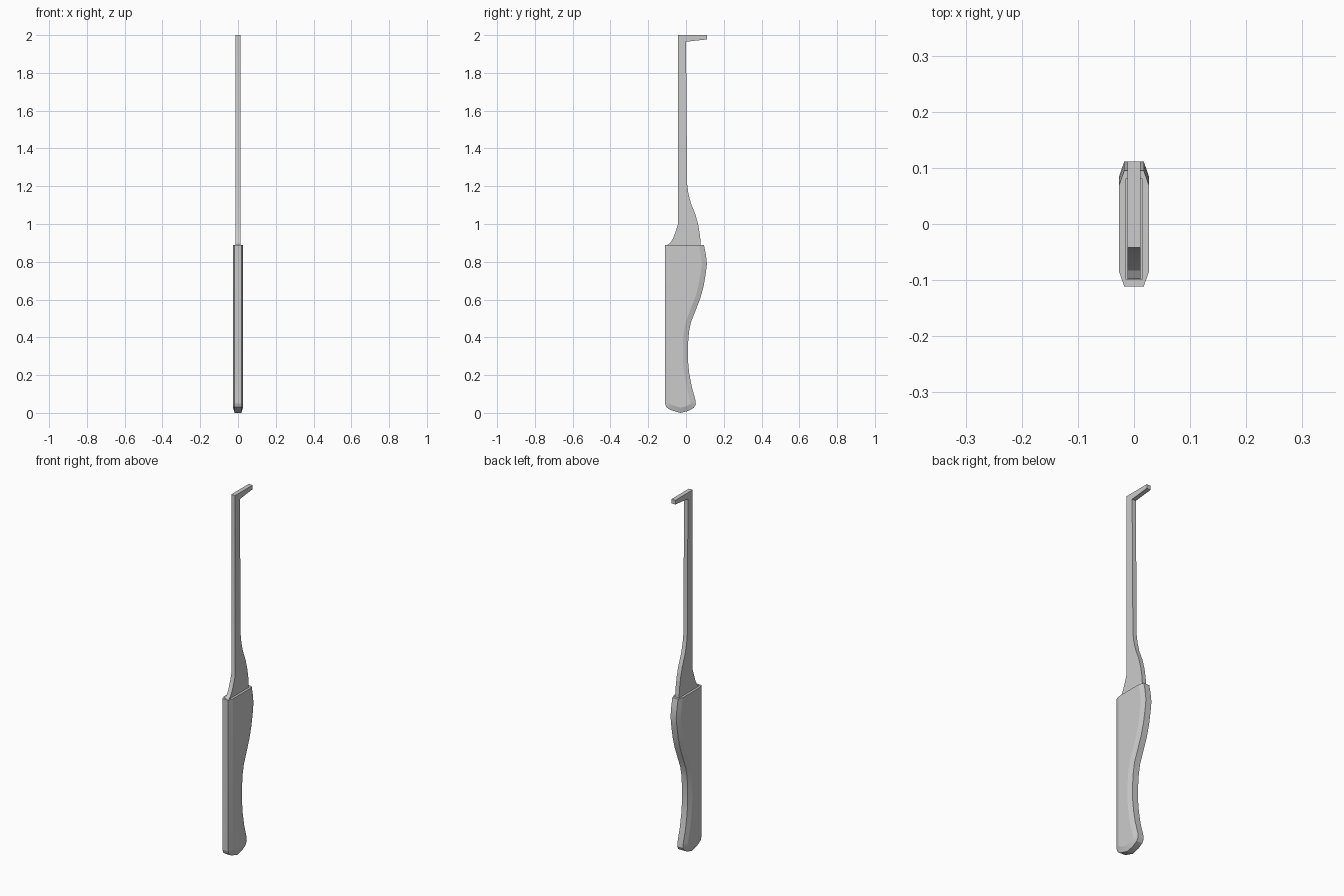
import bpy
import bmesh
from mathutils import Vector

if "Cube" in bpy.data.objects:
    bpy.data.objects.remove(bpy.data.objects["Cube"])


def make_object(name, rings):
    """Loft equal-length closed outlines; each ring is (x, [(y, z), ...])."""
    bm = bmesh.new()
    loops = [[bm.verts.new((x, y, z)) for y, z in pts] for x, pts in rings]
    n = len(loops[0])
    for a, b in zip(loops, loops[1:]):
        for i in range(n):
            j = (i + 1) % n
            bm.faces.new((a[i], a[j], b[j], b[i]))
    bm.faces.new(loops[0])
    bm.faces.new(loops[-1])
    bmesh.ops.recalc_face_normals(bm, faces=bm.faces)
    mesh = bpy.data.meshes.new(name)
    bm.to_mesh(mesh)
    bm.free()
    obj = bpy.data.objects.new(name, mesh)
    bpy.context.collection.objects.link(obj)
    return obj


def inset(pts, d):
    """Mitred inset of an open counter-clockwise outline; ends slide sideways."""
    out = []
    for i, p in enumerate(pts):
        p = Vector(p)
        if i in (0, len(pts) - 1):
            out.append((p.x + (d if i == 0 else -d), p.y))
            continue
        e1 = (p - Vector(pts[i - 1])).normalized()
        e2 = (Vector(pts[i + 1]) - p).normalized()
        n1, n2 = Vector((-e1.y, e1.x)), Vector((-e2.y, e2.x))
        m = (n1 + n2).normalized()
        q = p + m * d / max(m.dot(n1), 0.5)
        out.append((q.x, q.y))
    return out


def smooth(obj, angle):
    bpy.ops.object.select_all(action='DESELECT')
    obj.select_set(True)
    bpy.context.view_layer.objects.active = obj
    bpy.ops.object.shade_smooth_by_angle(angle=angle)


# Handle: curved grip with bevelled long edges and a flat top
grip = [(-0.111, 0.89), (-0.111, 0.05), (-0.104, 0.03), (-0.083, 0.016),
        (-0.03, 0.0), (0.012, 0.01), (0.042, 0.027), (0.052, 0.046),
        (0.049, 0.072), (0.03, 0.14), (0.017, 0.21), (0.01, 0.28),
        (0.011, 0.37), (0.016, 0.43), (0.026, 0.48), (0.05, 0.54),
        (0.075, 0.605), (0.093, 0.67), (0.105, 0.74), (0.111, 0.79),
        (0.105, 0.84), (0.095, 0.89)]
flat = inset(grip, 0.027)
handle = make_object("handle", [(-0.027, flat), (-0.0175, grip),
                                (0.0175, grip), (0.027, flat)])

# Slot in the handle top that receives the blade
slot = [(-0.099, 0.80), (0.081, 0.80), (0.081, 0.95), (-0.099, 0.95)]
cutter = make_object("slot_cutter", [(-0.0145, slot), (0.0145, slot)])
cut = handle.modifiers.new("slot", 'BOOLEAN')
cut.operation = 'DIFFERENCE'
cut.solver = 'EXACT'
cut.object = cutter
bpy.context.view_layer.objects.active = handle
bpy.ops.object.modifier_apply(modifier=cut.name)
bpy.data.objects.remove(cutter)
smooth(handle, 0.3)

# Blade: thin shank flaring into the handle, with a hook at the tip
shank = [(-0.098, 0.79), (0.078, 0.79), (0.078, 0.89), (0.074, 0.94),
         (0.065, 0.995), (0.05, 1.05), (0.026, 1.11), (0.013, 1.16),
         (0.006, 1.21), (0.0, 1.965), (0.111, 1.977), (0.111, 2.0),
         (-0.042, 2.0), (-0.042, 1.0), (-0.055, 0.96), (-0.068, 0.925),
         (-0.083, 0.9), (-0.098, 0.89)]
blade = make_object("hooked_blade", [(-0.012, shank), (0.012, shank)])
smooth(blade, 0.35)
